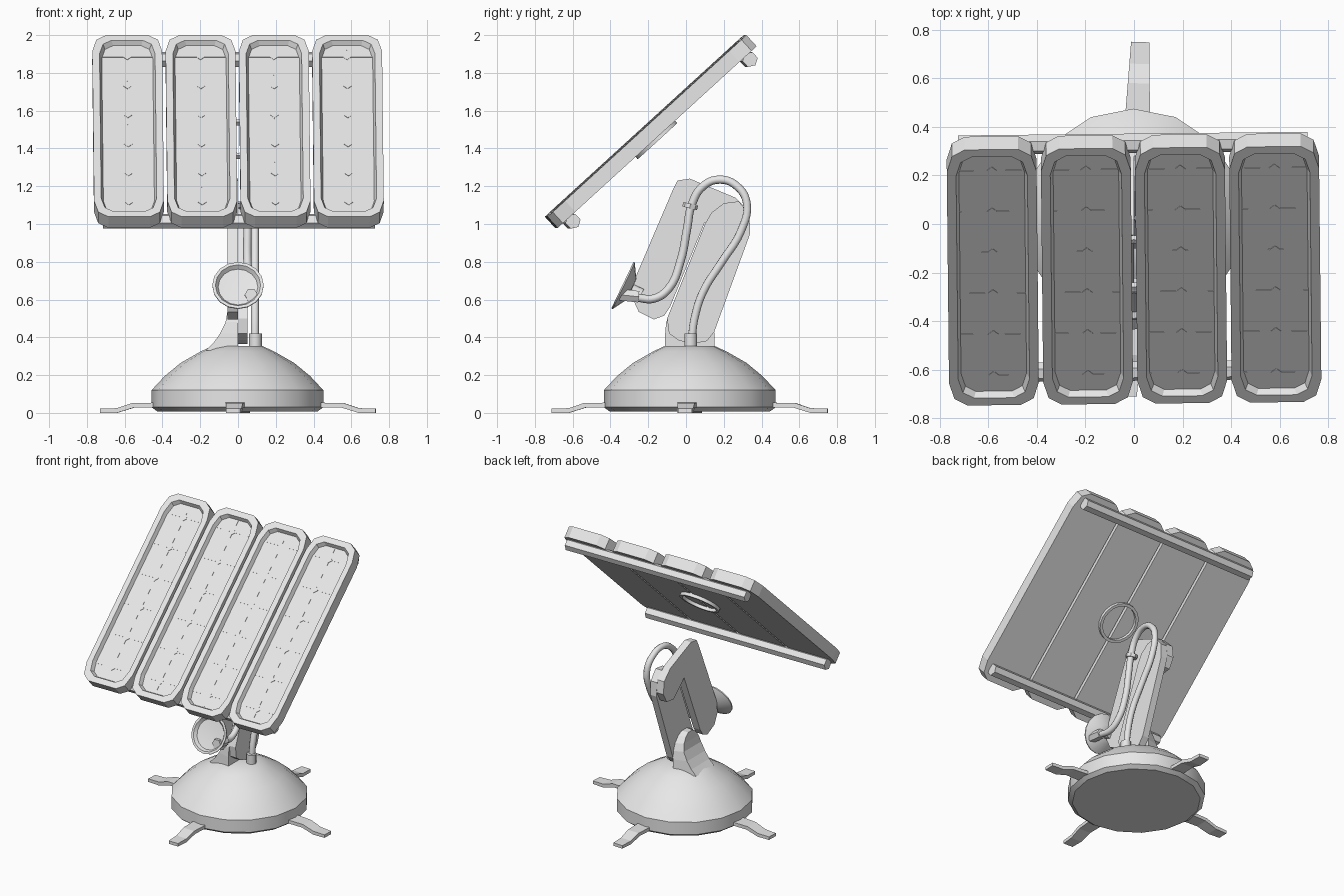
import bpy, bmesh, math
from mathutils import Matrix, Vector

if "Cube" in bpy.data.objects:
    bpy.data.objects.remove(bpy.data.objects["Cube"])

GREY = bpy.data.materials.new("light_grey")
GREY.diffuse_color = (0.8, 0.8, 0.8, 1)
GREY.use_nodes = True
GREY.node_tree.nodes["Principled BSDF"].inputs["Base Color"].default_value = GREY.diffuse_color


def finish(ob, smooth=None):
    """Give the object its material and, if asked, smooth shading."""
    ob.data.materials.clear()
    ob.data.materials.append(GREY)
    if smooth:
        bpy.ops.object.select_all(action='DESELECT')
        ob.select_set(True)
        bpy.context.view_layer.objects.active = ob
        bpy.ops.object.shade_smooth_by_angle(angle=math.radians(smooth))
    return ob


def loft(name, rings, matrix=Matrix(), smooth=None, closed=False):
    """Skin a list of equal rings; cap the ends or join last to first."""
    bm = bmesh.new()
    vs = [[bm.verts.new(p) for p in r] for r in rings]
    n = len(rings[0])
    pairs = list(zip(vs, vs[1:])) + ([(vs[-1], vs[0])] if closed else [])
    for a, b in pairs:
        for i in range(n):
            j = (i + 1) % n
            bm.faces.new((a[i], a[j], b[j], b[i]))
    if not closed:
        bm.faces.new(vs[0][::-1])
        bm.faces.new(vs[-1])
    bmesh.ops.recalc_face_normals(bm, faces=bm.faces)
    me = bpy.data.meshes.new(name)
    bm.to_mesh(me)
    bm.free()
    me.transform(matrix)
    ob = bpy.data.objects.new(name, me)
    bpy.context.collection.objects.link(ob)
    return finish(ob, smooth)


def circle(r, z, n, turn=0.0):
    return [(r * math.cos(2 * math.pi * i / n + turn),
             r * math.sin(2 * math.pi * i / n + turn), z) for i in range(n)]


def turned(name, profile, n, matrix=Matrix(), smooth=None, closed=False):
    return loft(name, [circle(r, z, n) for r, z in profile], matrix, smooth, closed)


def slab(name, outline, x0, x1):
    """Side outline (y, z) extruded across x."""
    return loft(name, [[(x, y, z) for y, z in outline] for x in (x0, x1)])


def aim(pos, direction):
    return Matrix.Translation(pos) @ Vector(direction).to_track_quat('Z', 'Y').to_matrix().to_4x4()


def cable(name, points, radius):
    cu = bpy.data.curves.new(name, 'CURVE')
    cu.dimensions = '3D'
    cu.bevel_depth = radius
    cu.bevel_resolution = 2
    cu.use_fill_caps = True
    cu.resolution_u = 5
    sp = cu.splines.new('BEZIER')
    sp.bezier_points.add(len(points) - 1)
    for bp, p in zip(sp.bezier_points, points):
        bp.co = p
        bp.handle_left_type = bp.handle_right_type = 'AUTO'
    ob = bpy.data.objects.new(name, cu)
    bpy.context.collection.objects.link(ob)
    bpy.ops.object.select_all(action='DESELECT')
    ob.select_set(True)
    bpy.context.view_layer.objects.active = ob
    bpy.ops.object.convert(target='MESH')
    return finish(bpy.context.object, 50)


# base: low dome
turned("base", [(0.425, 0.008), (0.455, 0.03), (0.455, 0.12), (0.385, 0.195), (0.30, 0.265),
                (0.195, 0.325), (0.13, 0.355)], 16, Matrix.Translation((-0.003, 0.02, 0)), 28)

# four stepped feet
foot = [(0.38, 0.03), (0.55, 0.028), (0.64, 0.0), (0.73, 0.0),
        (0.73, 0.022), (0.64, 0.025), (0.56, 0.052), (0.38, 0.055)]
for i in range(4):
    rot = Matrix.Translation((0, 0.02, 0)) @ Matrix.Rotation(math.radians(90 * i - 2), 4, 'Z')
    loft("foot", [[(x, s * (0.05 - 0.05 * (x - 0.45) / 1.0 * 0.9), z) for x, z in foot]
                  for s in (-1, 1)], rot)

# flared shoulder bracket on the base
shoulder = []
for z, x, w in ((0.33, -0.17, 0.13), (0.37, -0.13, 0.13), (0.42, -0.095, 0.13), (0.48, -0.066, 0.125),
                (0.53, -0.057, 0.105), (0.57, -0.053, 0.07), (0.59, -0.05, 0.03)):
    shoulder.append([(x, 0.02 - w * 0.8, z), (0, 0.02 - w, z), (0, 0.02 + w, z), (x, 0.02 + w * 0.8, z)])
loft("shoulder_bracket", shoulder)

# lower and upper arm links
slab("lower_arm", [(-0.10, 0.50), (-0.09, 0.42), (-0.04, 0.385), (0.03, 0.365), (0.11, 0.38),
                   (0.15, 0.43), (0.34, 0.95), (0.335, 1.05), (0.28, 1.12), (0.20, 1.11),
                   (0.135, 1.06), (0.10, 1.0)], 0.0, 0.05)
slab("upper_arm", [(-0.07, 1.18), (-0.045, 1.23), (0.02, 1.24), (0.26, 1.14), (0.33, 1.07),
                   (0.34, 0.98), (0.30, 0.91), (0.22, 0.90), (0.10, 1.01), (-0.085, 0.56),
                   (-0.115, 0.515), (-0.17, 0.495), (-0.25, 0.535), (-0.285, 0.61),
                   (-0.275, 0.70)], -0.055, -0.001)

# concave dish at the end of the upper arm, with a stub behind it
dish_at = aim((0, -0.335, 0.675), (0, -0.9, 0.43))
turned("dish", [(0.03, -0.11), (0.03, -0.052), (0.062, -0.05), (0.136, -0.006), (0.136, 0.002),
                (0.12, 0.002), (0.105, -0.02), (0.05, -0.025)], 16, dish_at, 28)

# plugs and cable
turned("dish_plug", [(0.035, 0.0), (0.035, 0.10)], 6, aim((0.07, -0.25, 0.615), (0, -0.97, 0.1)))
turned("base_plug", [(0.034, 0.34), (0.034, 0.42)], 8, Matrix.Translation((0.092, 0.025, 0)), 50)
cable("cable", [(0.07, -0.26, 0.61), (0.065, -0.17, 0.605), (0.06, -0.09, 0.66), (0.05, -0.03, 0.80),
                (0.05, 0.005, 0.97), (0.05, 0.03, 1.10), (0.06, 0.09, 1.20), (0.07, 0.18, 1.235),
                (0.08, 0.27, 1.20), (0.09, 0.322, 1.11), (0.09, 0.29, 0.96), (0.09, 0.19, 0.80),
                (0.09, 0.09, 0.64), (0.09, 0.045, 0.50), (0.09, 0.03, 0.39)], 0.022)
turned("cable_clip", [(0.04, -0.012), (0.04, 0.012)], 8, aim((0.04, 0.022, 1.095), (0, 0.25, 0.97)))

# tilted panel frame
TILT = (Matrix.Translation((0, -0.187, 1.49)) @ Matrix.Rotation(math.radians(0.6), 4, 'Z')
        @ Matrix.Rotation(math.radians(42.4), 4, 'X'))


def rounded(cx, hx, hy, rx, ry, z):
    """Rectangle with each corner cut by a two-step ellipse."""
    pts = []
    for q, (sx, sy) in enumerate(((1, 1), (-1, 1), (-1, -1), (1, -1))):
        for k in range(3):
            a = math.pi / 2 * (q + k / 2)
            pts.append((cx + sx * (hx - rx) + rx * math.cos(a),
                        sy * (hy - ry) + ry * math.sin(a), z))
    return pts


FLOOR = 0.012
for i in range(4):
    cx = (i - 1.5) * 0.388
    # shallow tray with a sunken cell area
    loft("panel", [rounded(cx, 0.185, 0.713, 0.075, 0.125, -0.04),
                   rounded(cx, 0.185, 0.713, 0.075, 0.125, 0.04),
                   rounded(cx, 0.147, 0.672, 0.065, 0.105, 0.04),
                   rounded(cx, 0.135, 0.660, 0.06, 0.10, FLOOR)], TILT)
    # cell dividers with a diamond at each crossing
    strips = [(cx, 0, 0.0015, 0.655)]
    for k in range(6):
        y = (k - 2.5) * 0.228
        strips.append((cx, y, 0.134, 0.0015))
        loft("cell_diamond", [circle(0.022, z, 4) for z in (FLOOR - 0.002, FLOOR + 0.002)],
             TILT @ Matrix.Translation((cx, y, 0)))
    for x, y, a, b in strips:
        loft("cell_divider", [[(x - a, y - b, z), (x + a, y - b, z), (x + a, y + b, z), (x - a, y + b, z)]
                              for z in (FLOOR - 0.002, FLOOR + 0.001)], TILT)

# two support rods and the mounting ring behind the panels
for y in (-0.63, 0.64):
    turned("support_rod", [(0.041, -0.72), (0.041, 0.72)], 6,
           TILT @ Matrix.Translation((0, y, -0.069)) @ Matrix.Rotation(math.pi / 2, 4, 'Y'))
turned("mounting_ring", [(0.142, -0.035), (0.142, -0.062), (0.122, -0.062), (0.122, -0.035)], 20,
       TILT @ Matrix.Translation((0, -0.008, 0)), 28, closed=True)
